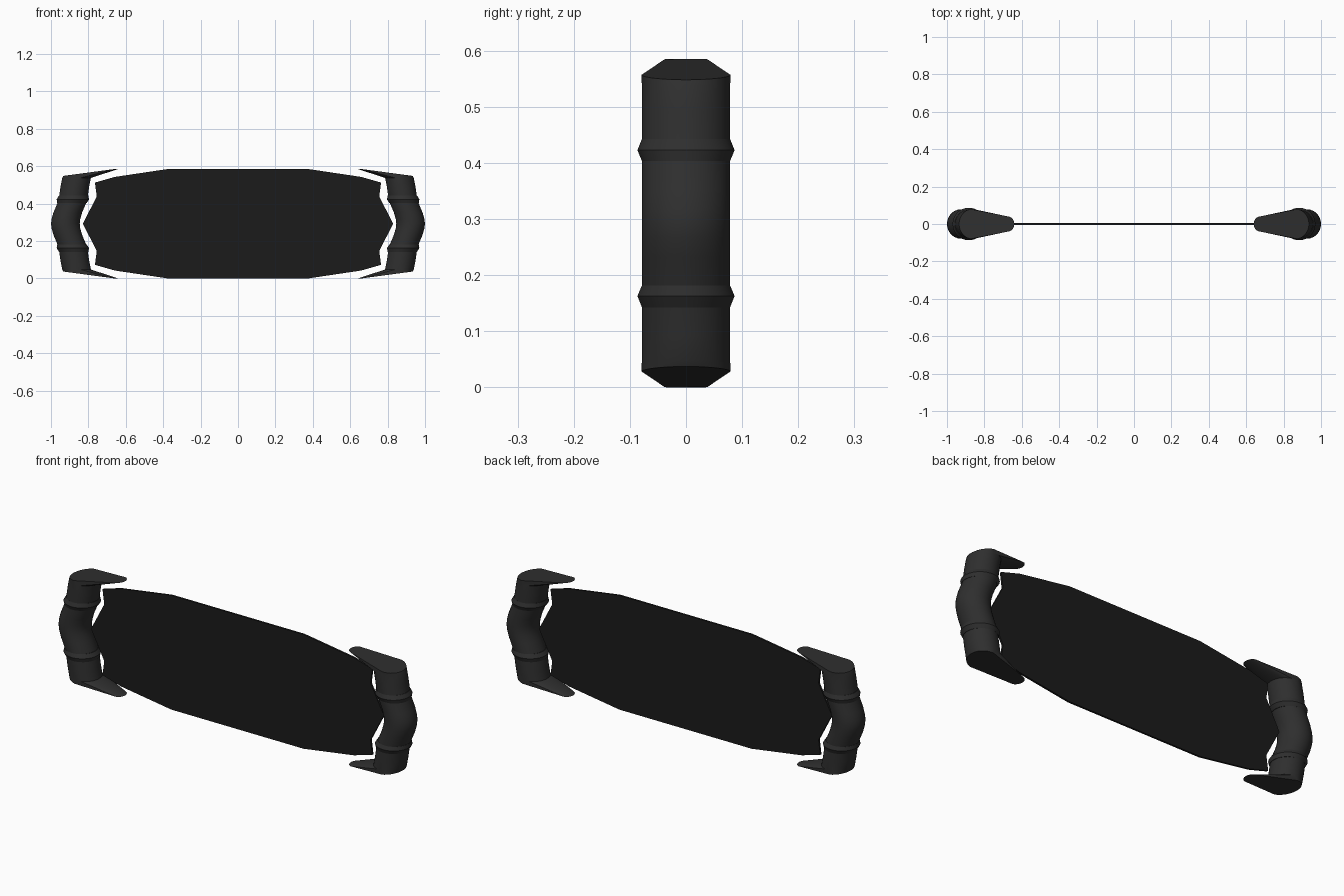
import bpy, bmesh, math

if "Cube" in bpy.data.objects:
    bpy.data.objects.remove(bpy.data.objects["Cube"])

MID = 0.2925      # height of the horizontal symmetry plane
N = 32            # sides of the grips


def material(name, v):
    m = bpy.data.materials.new(name)
    m.diffuse_color = (v, v, v, 1)
    m.use_nodes = True
    m.node_tree.nodes["Principled BSDF"].inputs["Base Color"].default_value = m.diffuse_color
    return m


def make_object(name, bm, mat):
    bmesh.ops.recalc_face_normals(bm, faces=bm.faces)
    me = bpy.data.meshes.new(name)
    bm.to_mesh(me)
    bm.free()
    me.materials.append(mat)
    ob = bpy.data.objects.new(name, me)
    bpy.context.collection.objects.link(ob)
    return ob


def oval(cx, rx, ry, h):
    return [(cx + rx * math.cos(a), ry * math.sin(a), MID + h)
            for a in (2 * math.pi * (i + 0.5) / N for i in range(N))]


def teardrop(side):
    # tilted end outline: wide round outside, narrow round tip inside
    pts = []
    for i in range(N):
        a = 2 * math.pi * (i + 0.5) / N
        c, s = math.cos(a), math.sin(a)
        x, y = (0.865 + 0.07 * c, 0.08 * s) if c > 0 else (0.675 + 0.035 * c, 0.04 * s)
        h = 0.2925 - 0.037 * max(0, (x - 0.66) / 0.275)
        pts.append((x, y, MID + side * h))
    return pts


def loft(name, rings, mat):
    bm = bmesh.new()
    loops = [[bm.verts.new(p) for p in r] for r in rings]
    for a, b in zip(loops, loops[1:]):
        for i in range(N):
            j = (i + 1) % N
            bm.faces.new((a[i], a[j], b[j], b[i]))
    bm.faces.new(loops[0])
    bm.faces.new(loops[-1])
    return make_object(name, bm, mat)


dark = material("screen_black", 0.011)
grey = material("grip_grey", 0.028)

# thin faceted panel
half = [(0.83, 0), (0.755, 0.145), (0.765, 0.22), (0.66, 0.25), (0.375, 0.2925)]
right = [(x, -z) for x, z in half[:0:-1]] + half
outline = right + [(-x, z) for x, z in right[::-1]]
bm = bmesh.new()
face = bm.faces.new([bm.verts.new((x, -0.005, MID + z)) for x, z in outline])
ext = bmesh.ops.extrude_face_region(bm, geom=[face])
bmesh.ops.translate(bm, vec=(0, 0.01, 0),
                    verts=[v for v in ext["geom"] if isinstance(v, bmesh.types.BMVert)])
make_object("centre_panel", bm, dark)

# bent grips with pointed hooks at both ends, then their raised bands
body = [(0.923, 0), (0.92, 0.025), (0.91, 0.06), (0.888, 0.112),
        (0.88, 0.145), (0.872, 0.2), (0.863, 0.245)]
heights = [(x, -h) for x, h in body[:0:-1]] + body
parts = [loft("grip", [teardrop(-1)] + [oval(x, 0.077, 0.079, h) for x, h in heights]
              + [teardrop(1)], grey)]
for side, label in ((1, "upper"), (-1, "lower")):
    parts.append(loft(label + "_band",
                      [oval(x, r, r, side * h) for x, r, h in
                       ((0.888, 0.079, 0.111), (0.883, 0.087, 0.13), (0.879, 0.079, 0.15))], grey))

# mirror to the other side
for ob in parts:
    mod = ob.modifiers.new("Mirror", 'MIRROR')
    mod.use_axis[0] = True
    bpy.ops.object.select_all(action='DESELECT')
    ob.select_set(True)
    bpy.context.view_layer.objects.active = ob
    bpy.ops.object.shade_smooth_by_angle(angle=math.radians(25))
    bpy.ops.object.modifier_move_to_index(modifier="Mirror", index=0)
